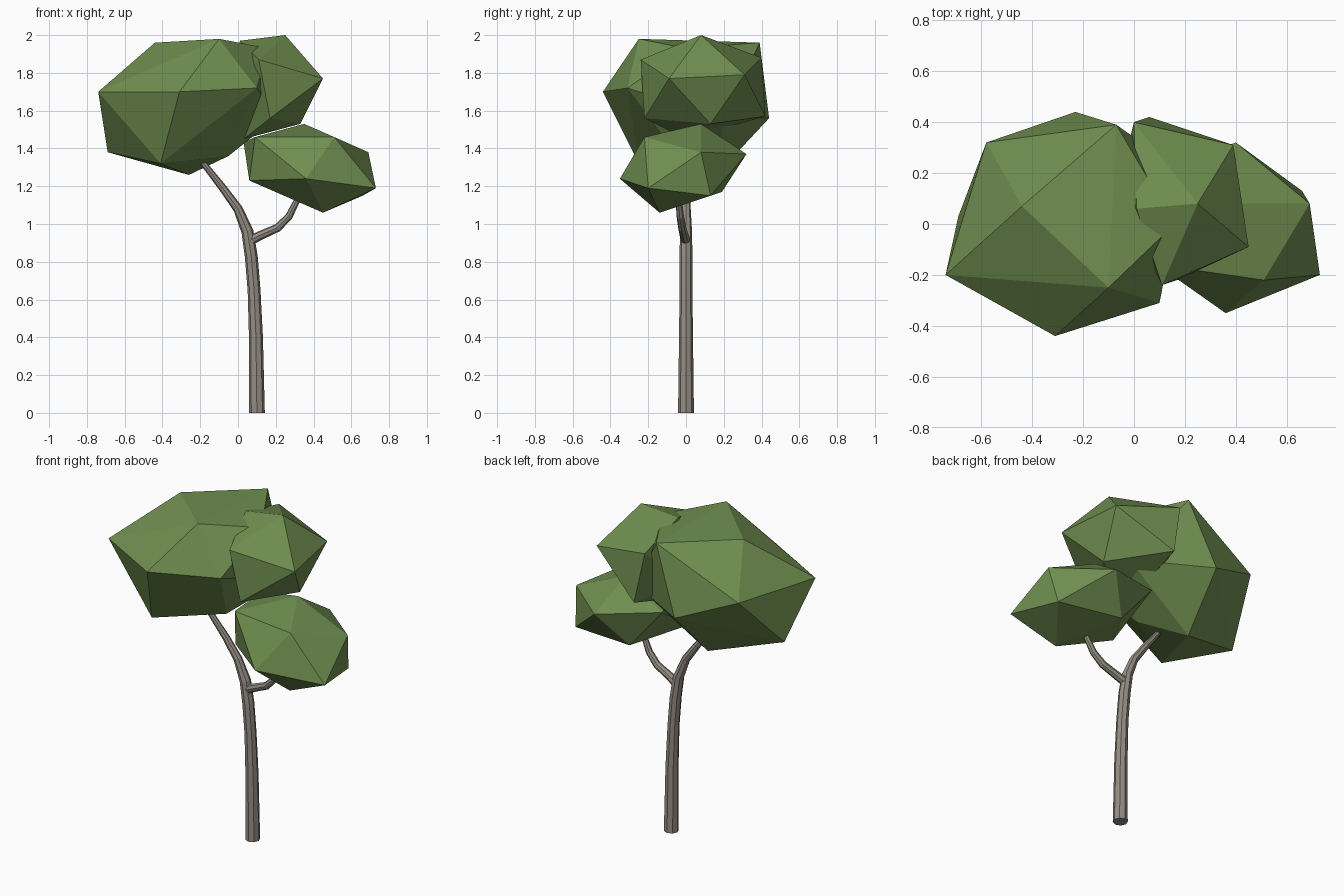
import bpy
import bmesh
from mathutils import Vector

default_cube = bpy.data.objects.get("Cube")
if default_cube:
    bpy.data.objects.remove(default_cube, do_unlink=True)


def make_material(name, red, green, blue):
    material = bpy.data.materials.new(name)
    material.use_nodes = True
    colour = (red, green, blue, 1)
    material.diffuse_color = colour
    shader = next(n for n in material.node_tree.nodes if n.type == "BSDF_PRINCIPLED")
    shader.inputs["Base Color"].default_value = colour
    shader.inputs["Roughness"].default_value = 0.9
    return material


def link_object(name, data, material):
    obj = bpy.data.objects.new(name, data)
    bpy.context.scene.collection.objects.link(obj)
    data.materials.append(material)
    return obj


def make_clump(name, corners, material):
    """Faceted leaf mass: the convex hull wrapped around its corner points."""
    bm = bmesh.new()
    for corner in corners:
        bm.verts.new(Vector(corner))
    hull = bmesh.ops.convex_hull(bm, input=bm.verts[:])
    loose = {v for v in hull["geom_interior"] + hull["geom_unused"]
             if isinstance(v, bmesh.types.BMVert)}
    bmesh.ops.delete(bm, geom=list(loose), context="VERTS")
    bmesh.ops.recalc_face_normals(bm, faces=bm.faces[:])
    mesh = bpy.data.meshes.new(name)
    bm.to_mesh(mesh)
    bm.free()
    return link_object(name, mesh, material)


def make_limb(name, path, material):
    """Eight-sided tapering tube along points given as x, y, z, radius."""
    curve = bpy.data.curves.new(name, "CURVE")
    curve.dimensions = "3D"
    curve.bevel_depth = 1
    curve.bevel_resolution = 2
    curve.use_fill_caps = True
    spline = curve.splines.new("POLY")
    spline.use_smooth = False
    spline.points.add(len(path) - 1)
    for point, (x, y, z, radius) in zip(spline.points, path):
        point.co = (x, y, z, 1)
        point.radius = radius
    limb = link_object(name, curve, material)
    # Turn the tube into a plain mesh
    bpy.ops.object.select_all(action="DESELECT")
    limb.select_set(True)
    bpy.context.view_layer.objects.active = limb
    bpy.ops.object.convert(target="MESH")
    return limb


leaf_green = make_material("leaf green", 0.16, 0.27, 0.08)
bark_grey = make_material("bark grey", 0.30, 0.27, 0.23)

# Trunk sweeping up into the longer branch
make_limb("trunk", [
    (.1, 0, 0, .042), (.095, 0, .4, .037), (.085, 0, .65, .034),
    (.07, 0, .83, .034), (.05, 0, .96, .032), (0, 0, 1.08, .025),
    (-.08, 0, 1.19, .021), (-.19, -.01, 1.33, .016),
], bark_grey)

# Short side branch
make_limb("side_branch", [
    (.06, 0, .91, .026), (.12, -.01, .94, .024), (.21, -.02, .98, .022),
    (.27, -.03, 1.04, .02), (.32, -.04, 1.14, .016),
], bark_grey)

# Large clump over the long branch: top, waist and underside corners
make_clump("large_leaf_clump", [
    (-.44, .07, 1.96), (-.1, -.25, 1.98), (-.07, .39, 1.96), (.16, 0, 1.93),
    (-.74, -.2, 1.7), (-.31, -.44, 1.7), (.1, -.31, 1.72), (-.58, .32, 1.7),
    (-.23, .44, 1.56), (.2, .2, 1.56),
    (-.69, .03, 1.38), (-.41, -.25, 1.32), (-.26, .16, 1.26), (-.05, -.04, 1.36),
], leaf_green)

# Upper clump tucked behind the large one
make_clump("upper_leaf_clump", [
    (.25, .08, 2), (.01, .06, 1.97), (.11, -.24, 1.87), (0, .4, 1.88),
    (.45, -.09, 1.77), (.39, .31, 1.79), (-.07, .12, 1.62),
    (.17, -.22, 1.56), (.33, .13, 1.53), (.06, .42, 1.57), (.03, 0, 1.45),
], leaf_green)

# Low clump over the side branch
make_clump("low_leaf_clump", [
    (.35, .08, 1.53), (.51, -.22, 1.46), (.09, -.16, 1.46), (.03, .19, 1.43),
    (.69, .08, 1.38), (.4, .32, 1.37), (.36, -.35, 1.24), (.06, -.11, 1.23),
    (.73, -.2, 1.19), (.66, .13, 1.15), (.25, .19, 1.17), (.45, -.14, 1.06),
], leaf_green)
